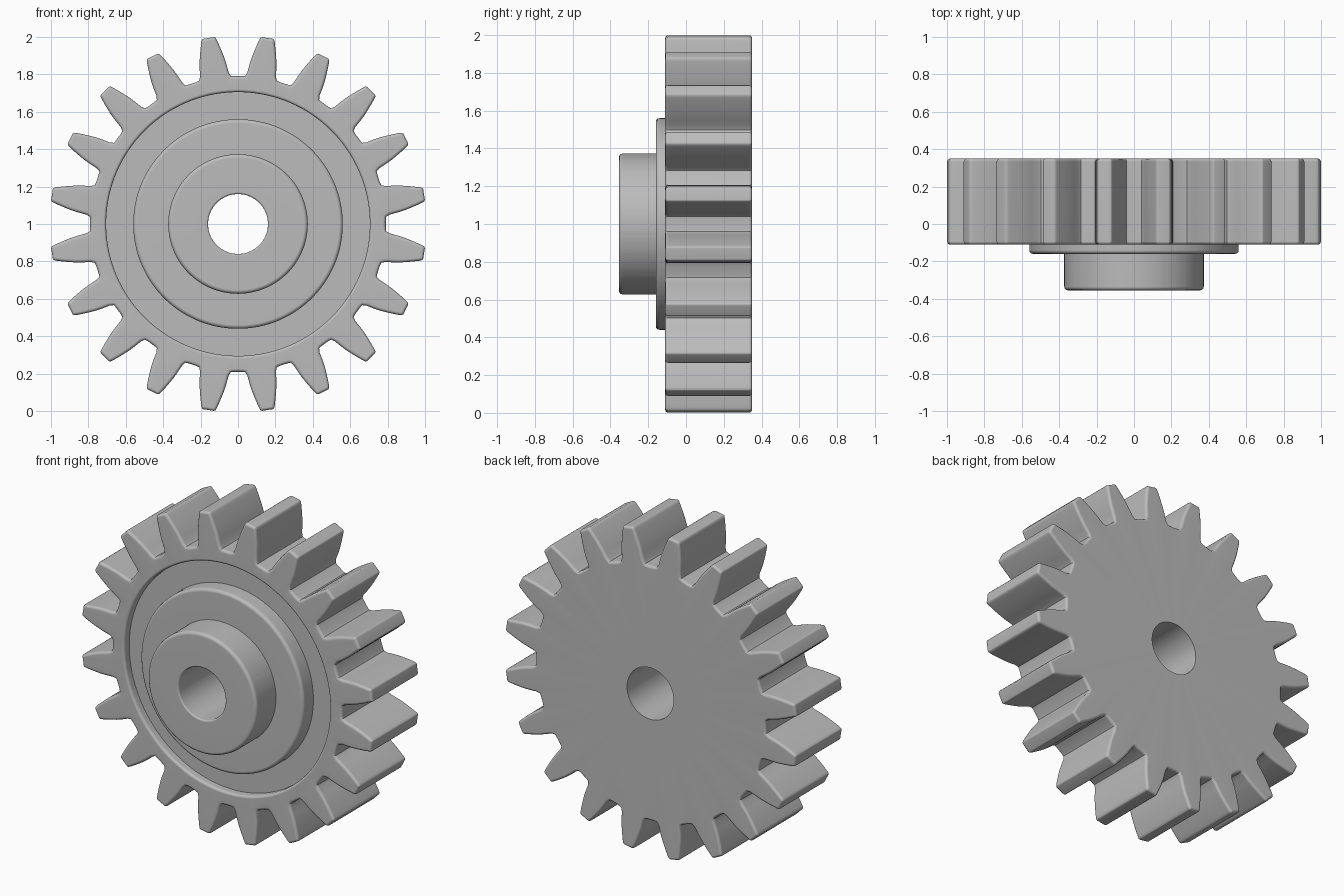
import bpy
import bmesh
from math import sin, cos, pi, radians, atan2, hypot
from mathutils import Vector

cube = bpy.data.objects.get("Cube")
if cube:
    bpy.data.objects.remove(cube, do_unlink=True)

TEETH = 20
BACK, FACE, FLOOR, STEP, FRONT = 0.35, -0.11, -0.06, -0.16, -0.355
BORE = 0.16

steel = bpy.data.materials.new("grey_metal")
steel.use_nodes = True
colour = (0.5, 0.5, 0.5, 1)
steel.diffuse_color = colour
steel.node_tree.nodes["Principled BSDF"].inputs["Base Color"].default_value = colour

# Half of one tooth: distance along the tooth axis, half width
half_tooth = [(0.785, 0.098), (0.789, 0.085), (0.81, 0.077), (0.85, 0.073),
              (0.89, 0.067), (0.93, 0.058), (0.965, 0.049), (0.99, 0.042),
              (1.002, 0.037), (1.007, 0.029)]
tooth = [(a, -w) for a, w in half_tooth] + [(a, w) for a, w in reversed(half_tooth)]

# Full toothed outline, with a point in the middle of each valley
outline = []
for k in range(TEETH):
    t = 2 * pi * (k + 0.5) / TEETH
    for a, w in tooth:
        outline.append(Vector((a * cos(t) - w * sin(t), a * sin(t) + w * cos(t))))
    t += pi / TEETH
    outline.append(Vector((0.79 * cos(t), 0.79 * sin(t))))
angles = [atan2(p.y, p.x) for p in outline]


def inset(points, d):
    """Move a closed outline inwards by d."""
    n, result = len(points), []
    for i, p in enumerate(points):
        e1 = (p - points[i - 1]).normalized()
        e2 = (points[(i + 1) % n] - p).normalized()
        normal = Vector((-e1.y - e2.y, e1.x + e2.x)).normalized()
        result.append(p + normal * d)
    return result


def circle(r, y):
    return [(r * cos(a), y, 1 + r * sin(a)) for a in angles]


def toothed(d, y):
    return [(p.x, y, 1 + p.y) for p in inset(outline, d)]


def rounding(size, steps=3):
    """Offsets (sideways, along y) of a rounded edge, from side to face."""
    for i in range(steps + 1):
        a = pi / 2 * i / steps
        yield size * (1 - cos(a)), size * (1 - sin(a))


def skin(name, loops):
    """Join a series of matching loops with quads."""
    bm = bmesh.new()
    rings = [[bm.verts.new(co) for co in loop] for loop in loops]
    n = len(angles)
    for r1, r2 in zip(rings, rings[1:]):
        for i in range(n):
            j = (i + 1) % n
            bm.faces.new((r1[i], r1[j], r2[j], r2[i]))
    bmesh.ops.recalc_face_normals(bm, faces=bm.faces)
    mesh = bpy.data.meshes.new(name)
    bm.to_mesh(mesh)
    bm.free()
    obj = bpy.data.objects.new(name, mesh)
    bpy.context.collection.objects.link(obj)
    mesh.materials.append(steel)
    bpy.ops.object.select_all(action='DESELECT')
    obj.select_set(True)
    bpy.context.view_layer.objects.active = obj
    bpy.ops.object.shade_smooth_by_angle(angle=radians(35))
    weighted = obj.modifiers.new("Flat caps", 'WEIGHTED_NORMAL')
    weighted.keep_sharp = True
    return obj


# Toothed wheel: bore, flat back, teeth, raised rim, recess floor
edge = list(rounding(0.016))
loops = [circle(BORE, FLOOR), circle(BORE, BACK)]
loops += [toothed(s, BACK - d) for s, d in reversed(edge)]
loops += [toothed(s, FACE + d) for s, d in edge]
loops += [circle(0.705 + s, FACE + d) for s, d in reversed(list(rounding(0.015)))]
loops += [circle(0.705, FLOOR), circle(0.56, FLOOR)]
skin("toothed_wheel", loops)

# Hub: wide step, narrow boss and bore
loops = [circle(0.56, FLOOR)]
loops += [circle(0.56 - s, STEP + d) for s, d in rounding(0.02)]
loops += [circle(0.373, STEP)]
loops += [circle(0.373 - s, FRONT + d) for s, d in rounding(0.02)]
loops += [circle(BORE + s, FRONT + d) for s, d in reversed(list(rounding(0.01)))]
loops += [circle(BORE, FLOOR)]
skin("hub", loops)
